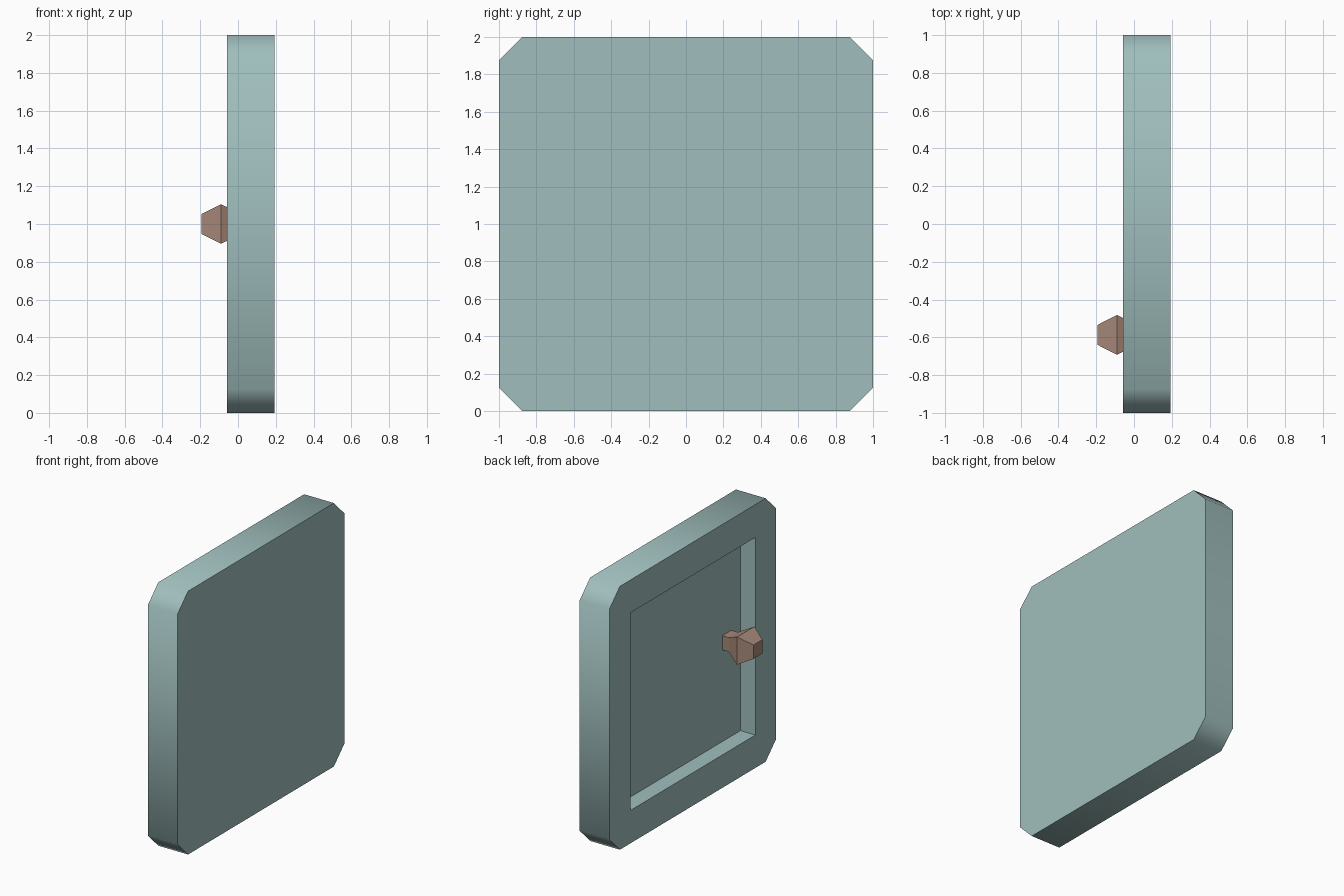
import bpy, bmesh, math
from mathutils import Vector

old = bpy.data.objects.get("Cube")
if old:
    bpy.data.objects.remove(old, do_unlink=True)


def material(name, rgb):
    mat = bpy.data.materials.new(name)
    mat.use_nodes = True
    mat.diffuse_color = (*rgb, 1)
    mat.node_tree.nodes["Principled BSDF"].inputs["Base Color"].default_value = (*rgb, 1)
    return mat


def make_object(name, bm, mat):
    bmesh.ops.recalc_face_normals(bm, faces=bm.faces)
    mesh = bpy.data.meshes.new(name)
    bm.to_mesh(mesh)
    bm.free()
    mesh.materials.append(mat)
    obj = bpy.data.objects.new(name, mesh)
    bpy.context.collection.objects.link(obj)
    return obj


def box(size, centre):
    bm = bmesh.new()
    bmesh.ops.create_cube(bm, size=1)
    bmesh.ops.scale(bm, vec=size, verts=bm.verts)
    bmesh.ops.translate(bm, vec=centre, verts=bm.verts)
    return bm


teal = material("pale teal", (0.35, 0.52, 0.51))
brown = material("dusty brown", (0.38, 0.245, 0.19))

# Door slab with its four corners cut off
bm = box((0.25, 2, 2), (0.068, 0, 1))
across = [e for e in bm.edges
          if abs((e.verts[0].co - e.verts[1].co).normalized().x) > 0.9]
bmesh.ops.bevel(bm, geom=across, offset=0.125, segments=1, affect='EDGES')
door = make_object("door_panel", bm, teal)

# Square recess on the handle side
cutter = make_object("recess_cutter", box((0.25, 1.5, 1.5), (-0.057, 0, 1)), teal)
cutter.hide_render = True
cut = door.modifiers.new("recess", 'BOOLEAN')
cut.operation = 'DIFFERENCE'
cut.solver = 'EXACT'
cut.object = cutter
bpy.context.view_layer.objects.active = door
door.select_set(True)
bpy.ops.object.modifier_apply(modifier=cut.name)
bpy.data.objects.remove(cutter, do_unlink=True)

# Rim blends softly around the corners, all other edges stay sharp
bpy.ops.object.shade_smooth_by_angle(angle=math.radians(60))

# Square knob: neck, flare and tapered tip, as (x, half width)
profile = [(0.068, 0.054), (0.014, 0.054), (-0.09, 0.105), (-0.193, 0.053)]
bm = bmesh.new()
rings = []
for x, h in profile:
    corners = [(-h, -h), (h, -h), (h, h), (-h, h)]
    rings.append([bm.verts.new(Vector((x, y - 0.587, z + 1))) for y, z in corners])
for a, b in zip(rings, rings[1:]):
    for i in range(4):
        j = (i + 1) % 4
        bm.faces.new((a[i], a[j], b[j], b[i]))
bm.faces.new(rings[0])
bm.faces.new(rings[-1])
make_object("door_knob", bm, brown)
